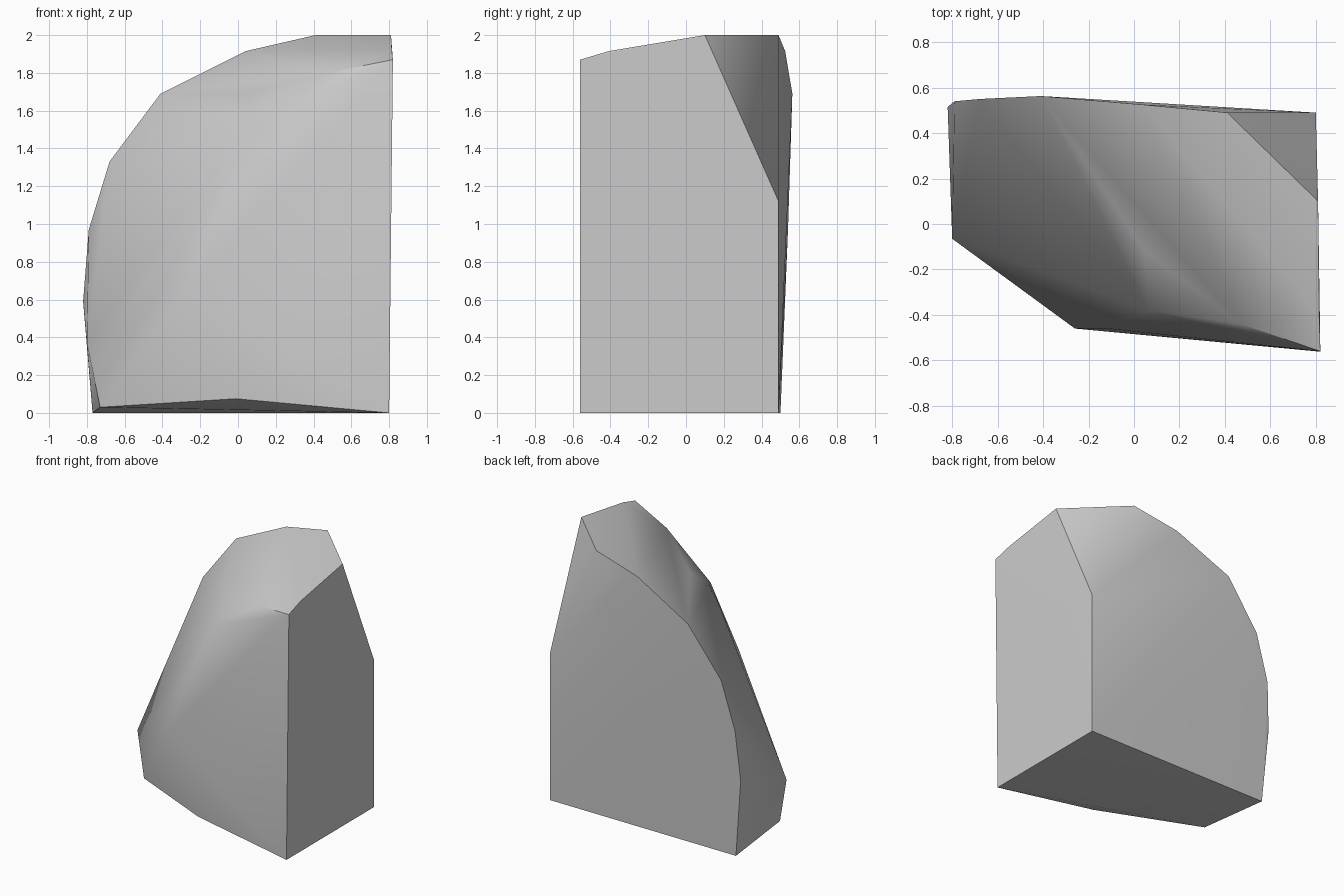
import bpy
import bmesh
from math import radians


def make_material(name, colour):
    material = bpy.data.materials.new(name)
    material.use_nodes = True
    material.diffuse_color = colour
    material.node_tree.nodes["Principled BSDF"].inputs["Base Color"].default_value = colour
    return material


def make_hull(name, corners, material, smooth_angle):
    """Wrap the corners in a closed convex skin and shade it."""
    mesh = bpy.data.meshes.new(name)
    bm = bmesh.new()
    for corner in corners:
        bm.verts.new(corner)
    result = bmesh.ops.convex_hull(bm, input=bm.verts[:])
    loose = [item for item in result["geom_interior"] if isinstance(item, bmesh.types.BMVert)]
    bmesh.ops.delete(bm, geom=loose, context="VERTS")
    bmesh.ops.recalc_face_normals(bm, faces=bm.faces[:])
    bm.to_mesh(mesh)
    bm.free()
    mesh.materials.append(material)

    hull = bpy.data.objects.new(name, mesh)
    bpy.context.scene.collection.objects.link(hull)
    bpy.ops.object.select_all(action="DESELECT")
    hull.select_set(True)
    bpy.context.view_layer.objects.active = hull
    bpy.ops.object.shade_smooth_by_angle(angle=radians(smooth_angle))
    return hull


default_cube = bpy.data.objects.get("Cube")
if default_cube:
    bpy.data.objects.remove(default_cube)

stone = make_material("stone_grey", (0.6, 0.6, 0.6, 1.0))

# Flat back: curved rim from the base up to the clipped corner
back_rim = [
    (-0.77, 0.50, 0), (-0.82, 0.515, 0.59), (-0.79, 0.54, 0.97),
    (-0.68, 0.55, 1.33), (-0.41, 0.563, 1.69), (0.04, 0.525, 1.915),
    (0.41, 0.49, 2), (0.80, 0.49, 1.12), (0.80, 0.49, 0),
]

# Flat left side: front edge and sloping top
left_side = [
    (0.80, -0.56, 0), (0.82, -0.56, 1.87), (0.815, -0.41, 1.915), (0.81, 0.10, 2),
]

# Worn front ridge, running from the top left down to the base
front_ridge = [
    (0.62, -0.485, 1.83), (0.47, -0.44, 1.80), (0.06, -0.38, 1.52),
    (-0.12, -0.46, 1.03), (-0.26, -0.46, 0.66), (-0.01, -0.464, 0.075),
]

# Rounded shoulder and the low right corner
shoulder = [(0.05, -0.12, 1.69)]
right_corner = [(-0.80, -0.065, 0.37), (-0.73, -0.086, 0.03)]

make_hull("rock", back_rim + left_side + front_ridge + shoulder + right_corner, stone, 45)
